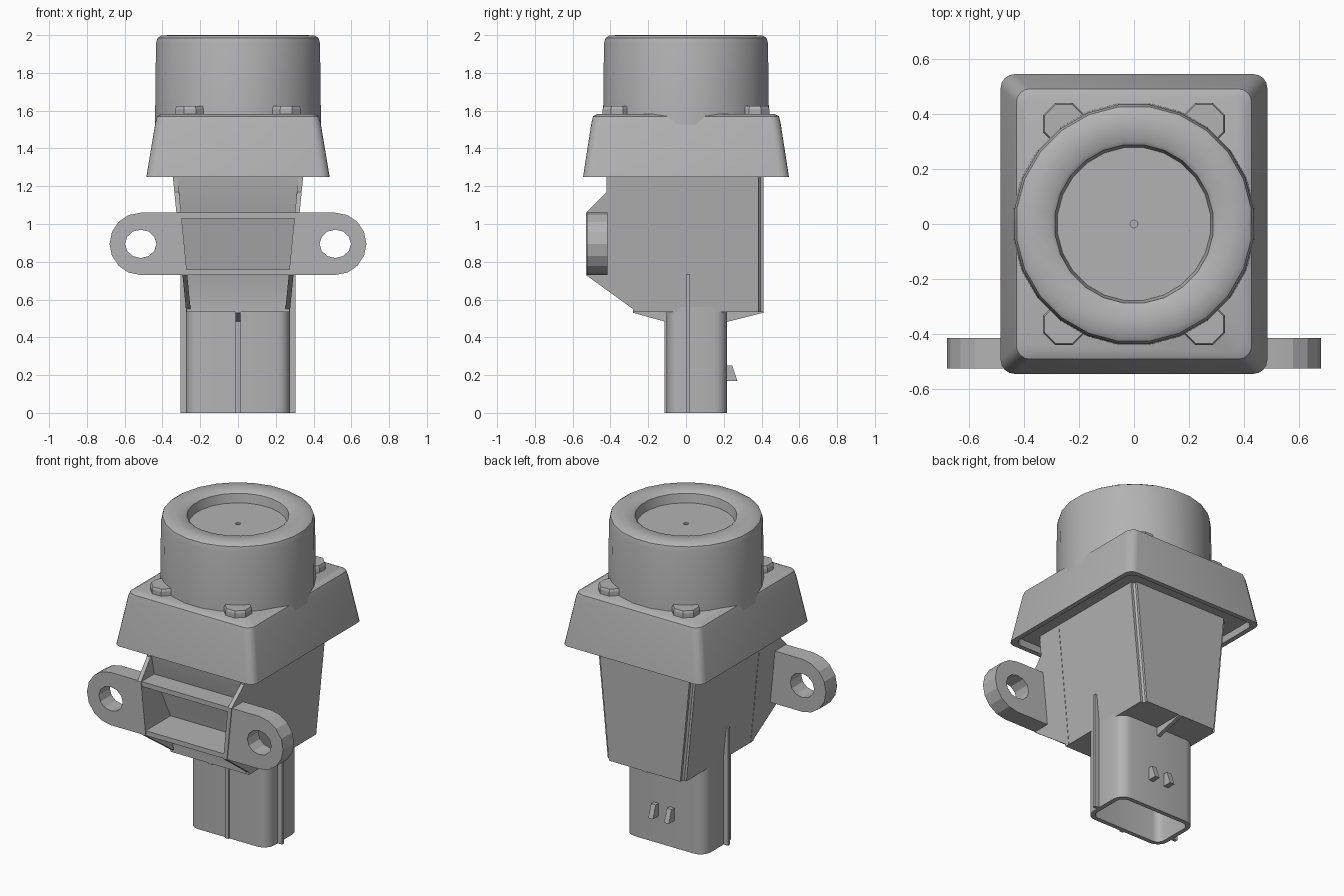
import bpy, bmesh
from math import pi, sin, cos

if "Cube" in bpy.data.objects:
    bpy.data.objects.remove(bpy.data.objects["Cube"], do_unlink=True)

GREY = (0.45, 0.45, 0.45, 1)
grey = bpy.data.materials.new("neutral grey plastic")
grey.use_nodes = True
grey.diffuse_color = GREY
grey.node_tree.nodes["Principled BSDF"].inputs["Base Color"].default_value = GREY


def smooth(ob, angle=35):
    bpy.ops.object.select_all(action="DESELECT")
    ob.select_set(True)
    bpy.context.view_layer.objects.active = ob
    bpy.ops.object.shade_smooth_by_angle(angle=angle * pi / 180)


def finish(name, bm):
    bmesh.ops.recalc_face_normals(bm, faces=bm.faces)
    mesh = bpy.data.meshes.new(name)
    bm.to_mesh(mesh)
    bm.free()
    ob = bpy.data.objects.new(name, mesh)
    bpy.context.collection.objects.link(ob)
    mesh.materials.append(grey)
    return ob


def loft(name, rings):
    """Skin a stack of equal-length rings and cap both ends."""
    bm = bmesh.new()
    loops = [[bm.verts.new(p) for p in ring] for ring in rings]
    n = len(loops[0])
    for a, b in zip(loops, loops[1:]):
        for i in range(n):
            j = (i + 1) % n
            bm.faces.new((a[i], a[j], b[j], b[i]))
    bm.faces.new(loops[0])
    bm.faces.new(loops[-1])
    return finish(name, bm)


def rounded(hx, hy, r, z, cy=0, seg=4):
    """Ring shaped as a rounded rectangle."""
    pts = []
    for k, (sx, sy) in enumerate(((1, 1), (-1, 1), (-1, -1), (1, -1))):
        for i in range(seg + 1):
            a = (k + i / seg) * pi / 2
            pts.append((sx * (hx - r) + r * cos(a), cy + sy * (hy - r) + r * sin(a), z))
    return pts


def circle(r, z, n, cx=0, cy=0, turn=0):
    return [(cx + r * cos(2 * pi * i / n + turn), cy + r * sin(2 * pi * i / n + turn), z)
            for i in range(n)]


def slab(name, profile, x0, x1):
    """Side profile (y, z) spanned between two x positions that depend on z."""
    return loft(name, [[(x(z), y, z) for y, z in profile] for x in (x0, x1)])


def box(name, x, y, z):
    return slab(name, [(y[0], z[0]), (y[1], z[0]), (y[1], z[1]), (y[0], z[1])],
                lambda _: x[0], lambda _: x[1])


def half_width(z):
    return 0.275 + 0.07 * (z - 0.54) / 0.71


SIDES = (("left", 1), ("right", -1))

# Round cap with a dished top and a pin hole
cap_profile = [(0.444, 1.45), (0.438, 1.955), (0.43, 1.985), (0.41, 1.998), (0.36, 2.0),
               (0.305, 1.996), (0.29, 1.985), (0.28, 1.93), (0.014, 1.93), (0.014, 1.9)]
smooth(loft("round_cap", [circle(r, z, 24, turn=pi / 24) for r, z in cap_profile]), 40)

# Tapered lid with a rounded top and a shallow hollow underneath
lid_steps = [(0.45, 0.51, 1.29), (0.455, 0.515, 1.25), (0.485, 0.545, 1.25),
             (0.437, 0.5, 1.54), (0.428, 0.492, 1.57), (0.405, 0.468, 1.583)]
smooth(loft("lid", [rounded(hx, hy, 0.05, z) for hx, hy, z in lid_steps]))

# Screw heads on the lid corners
for side, sx in SIDES:
    for end, sy in (("back", 1), ("front", -1)):
        x, y = sx * 0.255, sy * 0.365
        loft(f"screw_{end}_{side}", [circle(r, z, 8, x, y, pi / 8) for r, z in
                                     ((0.082, 1.56), (0.082, 1.61), (0.076, 1.625))])

# Tapered housing with a leaning front wall
housing = slab("housing", [(-0.42, 1.3), (-0.4, 1.06), (-0.28, 0.76), (-0.28, 0.535),
                           (0.41, 0.535), (0.41, 1.3)],
               lambda z: 0.002 - half_width(z), lambda z: half_width(z) - 0.002)
bm = bmesh.new()
bm.from_mesh(housing.data)
edges = [e for e in bm.edges if all(v.co.y > 0.4 for v in e.verts)
         and abs(e.verts[0].co.z - e.verts[1].co.z) > 0.1]
bmesh.ops.bevel(bm, geom=edges, offset=0.025, segments=3, affect="EDGES")
bm.to_mesh(housing.data)
bm.free()
smooth(housing, 30)

# Side webs that frame the front pocket
web = [(-0.25, 1.27), (-0.42, 1.27), (-0.42, 1.17), (-0.53, 1.06),
       (-0.53, 0.73), (-0.26, 0.535), (-0.25, 0.535)]
for side, sx in SIDES:
    slab(f"front_web_{side}", web,
         lambda z: sx * (half_width(z) - 0.025), lambda z: sx * half_width(z))

# Pocket ledges
box("pocket_top_ledge", (-0.305, 0.305), (-0.525, -0.38), (1.03, 1.06))
box("pocket_bottom_ledge", (-0.275, 0.275), (-0.525, -0.27), (0.73, 0.76))

# Mounting ears with through holes
for side, sx in SIDES:
    cx, cz, r = 0.515, 0.895, 0.165
    outer = [(half_width(1.06) - 0.02, cz + r)]
    outer += [(cx + r * sin(pi * i / 8), cz + r * cos(pi * i / 8)) for i in range(9)]
    outer += [(half_width(0.73) - 0.02, cz - r)]
    hole = [(cx + 0.083 * cos(pi * i / 6), cz + 0.075 * sin(pi * i / 6)) for i in range(12)]
    curve = bpy.data.curves.new("ear", "CURVE")
    curve.dimensions = "2D"
    curve.fill_mode = "BOTH"
    curve.extrude = 0.055
    for pts in (outer, hole):
        spline = curve.splines.new("POLY")
        spline.points.add(len(pts) - 1)
        for p, (x, z) in zip(spline.points, pts):
            p.co = (sx * x, z, 0, 1)
        spline.use_cyclic_u = True
    curve.materials.append(grey)
    ear = bpy.data.objects.new(f"mounting_ear_{side}", curve)
    bpy.context.collection.objects.link(ear)
    ear.rotation_euler.x = pi / 2
    ear.location.y = -0.47
    bpy.ops.object.select_all(action="DESELECT")
    ear.select_set(True)
    bpy.context.view_layer.objects.active = ear
    bpy.ops.object.convert(target="MESH")
    smooth(bpy.context.object, 20)

# Hollow plug socket
socket = [(0.275, 0.16, 0.07, 0.56), (0.275, 0.16, 0.07, 0), (0.248, 0.133, 0.045, 0),
          (0.248, 0.133, 0.045, 0.45)]
smooth(loft("plug_socket", [rounded(hx, hy, r, z, 0.057) for hx, hy, r, z in socket]))

# Key ribs on the socket
for side, sx in SIDES:
    box(f"socket_rib_{side}", (sx * 0.26, sx * 0.305), (0, 0.02), (0, 0.735))
box("socket_rib_front", (-0.012, 0.012), (-0.113, -0.09), (0, 0.54))

# Thin gussets below the housing
for end, profile in (("front", [(-0.28, 0.54), (-0.28, 0.53), (-0.1, 0.48), (-0.1, 0.54)]),
                     ("back", [(0.41, 0.54), (0.41, 0.53), (0.21, 0.48), (0.21, 0.54)])):
    slab(f"gusset_{end}", profile, lambda z: -0.012, lambda z: 0.012)

# Latch wedges on the back of the socket
for side, sx in SIDES:
    slab(f"latch_wedge_{side}", [(0.2, 0.25), (0.245, 0.25), (0.272, 0.17), (0.2, 0.17)],
         lambda z: sx * 0.055 - 0.016, lambda z: sx * 0.055 + 0.016)
